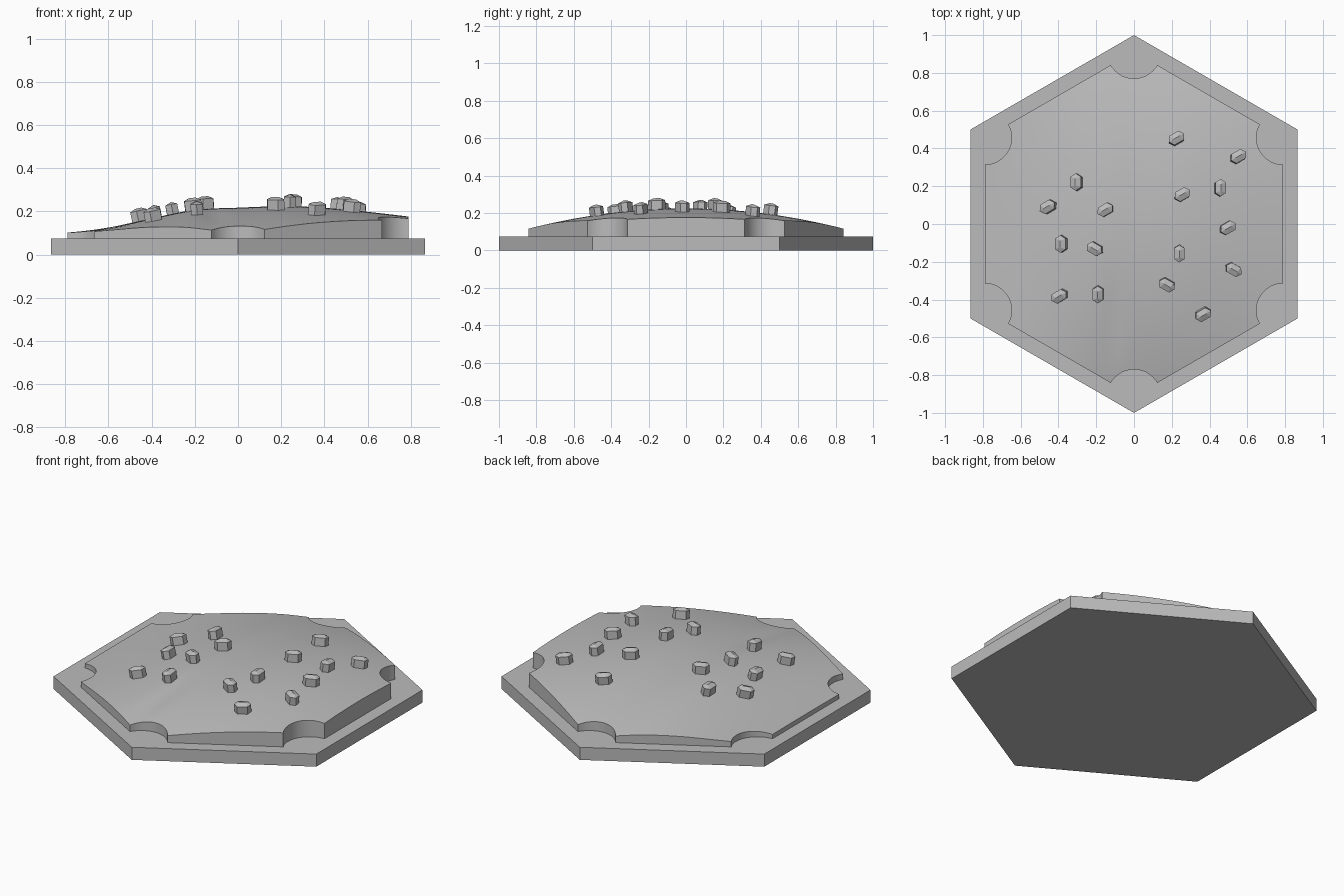
import bpy, bmesh
from math import cos, sin, radians, exp, pi
from mathutils import Vector, Matrix

if "Cube" in bpy.data.objects:
    bpy.data.objects.remove(bpy.data.objects["Cube"])

grey = bpy.data.materials.new("stone_grey")
grey.use_nodes = True
colour = (0.5, 0.5, 0.5, 1)
grey.diffuse_color = colour
grey.node_tree.nodes["Principled BSDF"].inputs["Base Color"].default_value = colour

BASE_TOP = 0.075
INNER = 0.79            # apothem of the raised land
CORNER = INNER / cos(pi / 6)
NOTCH = 0.142           # radius of the corner cut-outs


def finish(bm, name):
    bmesh.ops.recalc_face_normals(bm, faces=bm.faces)
    mesh = bpy.data.meshes.new(name)
    bm.to_mesh(mesh)
    bm.free()
    mesh.materials.append(grey)
    obj = bpy.data.objects.new(name, mesh)
    bpy.context.collection.objects.link(obj)
    return obj


def prism(bm, outline, z0, z1):
    bottom = bm.faces.new([bm.verts.new((p[0], p[1], z0)) for p in outline])
    top = bmesh.ops.extrude_face_region(bm, geom=[bottom], use_keep_orig=True)["geom"]
    verts = [g for g in top if isinstance(g, bmesh.types.BMVert)]
    bmesh.ops.translate(bm, verts=verts, vec=(0, 0, z1 - z0))


# Cross-section of the hill, left to right: x and rise
HILL = [(-1.0, 0.005), (-0.79, 0.012), (-0.6, 0.035), (-0.4, 0.078), (-0.2, 0.117),
        (0.0, 0.127), (0.25, 0.134), (0.5, 0.118), (0.79, 0.086), (1.0, 0.06)]


def rise(x):
    # Smooth interpolation through the section points
    for i in range(1, len(HILL) - 2):
        (x0, a), (x1, b) = HILL[i], HILL[i + 1]
        if x <= x1 or i == len(HILL) - 3:
            m0 = (b - HILL[i - 1][1]) / (x1 - HILL[i - 1][0]) * (x1 - x0)
            m1 = (HILL[i + 2][1] - a) / (HILL[i + 2][0] - x0) * (x1 - x0)
            t = (x - x0) / (x1 - x0)
            return (a * (2*t**3 - 3*t*t + 1) + m0 * (t**3 - 2*t*t + t)
                    + b * (3*t*t - 2*t**3) + m1 * (t**3 - t*t))


def height(x, y):
    # Hill falling off to front and back, with a faint gully at the front
    gully = 0.009 * exp(-((x + 0.11 + 0.2 * (y + 0.5) ** 2) / 0.06) ** 2 - ((y + 0.5) / 0.25) ** 2)
    return 0.09 + rise(x) * (1 - 1.13 * y * y) - gully


# Hexagonal base
bm = bmesh.new()
prism(bm, [(cos(radians(30 + 60 * i)), sin(radians(30 + 60 * i))) for i in range(6)], 0, BASE_TOP)
finish(bm, "hex_base")

# Land outline: hexagon with a round notch at each corner
outline = []
for i in range(6):
    turn = Matrix.Rotation(radians(30 + 60 * i), 2)
    arc = [turn @ Vector((CORNER + NOTCH * cos(radians(a)), NOTCH * sin(radians(a))))
           for a in range(240, 119, -8)]
    turn_next = Matrix.Rotation(radians(90 + 60 * i), 2)
    start = turn_next @ Vector((CORNER + NOTCH * cos(radians(240)), NOTCH * sin(radians(240))))
    outline += arc + [arc[-1].lerp(start, k / 14) for k in range(1, 14)]

# Land: concentric rings draped on the hill, with walls down to the base
bm = bmesh.new()
RINGS = 28
centre = bm.verts.new((0, 0, height(0, 0)))
rings = []
for r in range(1, RINGS + 1):
    rings.append([bm.verts.new((p.x * r / RINGS, p.y * r / RINGS,
                                height(p.x * r / RINGS, p.y * r / RINGS))) for p in outline])
rings.append([bm.verts.new((p.x, p.y, BASE_TOP - 0.005)) for p in outline])
n = len(outline)
for k in range(n):
    bm.faces.new((centre, rings[0][k], rings[0][(k + 1) % n]))
    for a, b in zip(rings, rings[1:]):
        bm.faces.new((a[k], b[k], b[(k + 1) % n], a[(k + 1) % n]))
bm.faces.new(rings[-1])
bmesh.ops.recalc_face_normals(bm, faces=bm.faces)
for f in bm.faces:
    f.smooth = True
for e in bm.edges:
    e.smooth = e.calc_face_angle(0) < radians(30)
finish(bm, "hill_land")

# Small hip-roofed blocks: x, y and heading
BLOCKS = [(-0.3, 0.22, 90), (-0.45, 0.09, 30), (-0.15, 0.075, 30), (-0.38, -0.105, 90),
          (-0.205, -0.13, -30), (-0.39, -0.38, 30), (-0.19, -0.37, 90), (0.225, 0.45, 30),
          (0.55, 0.355, 30), (0.255, 0.155, 30), (0.455, 0.19, 90), (0.495, -0.02, 30),
          (0.24, -0.155, 90), (0.525, -0.24, -30), (0.175, -0.32, -30), (0.365, -0.475, 30)]
PLAN = [(0.046, 0), (0.028, 0.028), (-0.028, 0.028), (-0.046, 0), (-0.028, -0.028), (0.028, -0.028)]


def block(number, x, y, heading):
    bm = bmesh.new()
    low = [bm.verts.new((px, py, -0.02)) for px, py in PLAN]
    eave = [bm.verts.new((px, py, 0.047)) for px, py in PLAN]
    right, left = (bm.verts.new((s * 0.018, 0, 0.059)) for s in (1, -1))
    bm.faces.new(low)
    for k in range(6):
        j = (k + 1) % 6
        bm.faces.new((low[k], low[j], eave[j], eave[k]))
    for a, b, tip in ((0, 1, right), (5, 0, right), (2, 3, left), (3, 4, left)):
        bm.faces.new((eave[a], eave[b], tip))
    bm.faces.new((eave[1], eave[2], left, right))
    bm.faces.new((eave[4], eave[5], right, left))
    obj = finish(bm, f"block_{number}")
    # Stand each block square to the slope
    d = 0.03
    normal = Vector((height(x - d, y) - height(x + d, y), height(x, y - d) - height(x, y + d), 2 * d))
    tilt = Vector((0, 0, 1)).rotation_difference(normal).to_matrix().to_4x4()
    obj.matrix_world = (Matrix.Translation((x, y, height(x, y))) @ tilt
                        @ Matrix.Rotation(radians(heading), 4, 'Z'))


for i, spec in enumerate(BLOCKS, 1):
    block(i, *spec)
